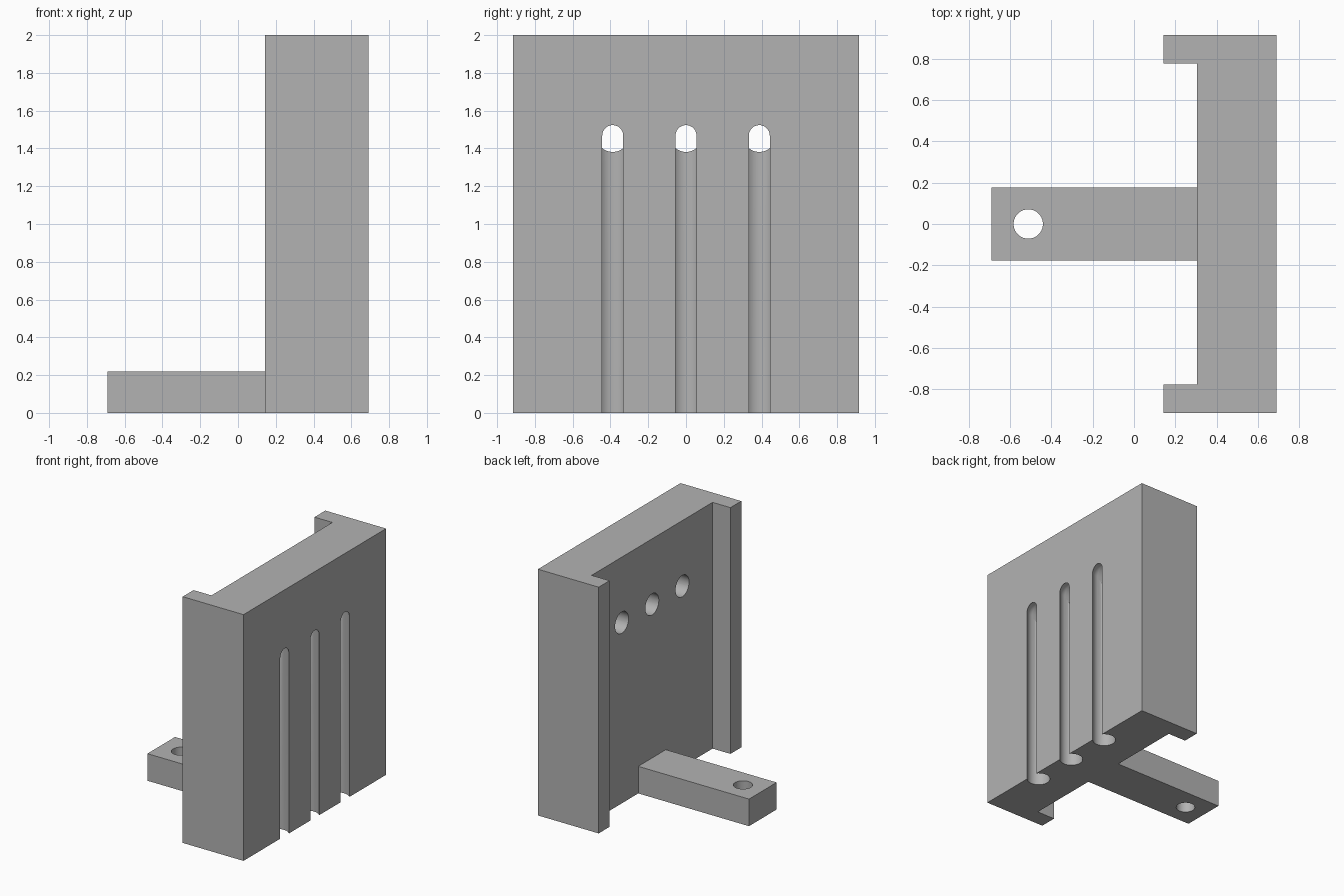
import bpy, bmesh, math
from mathutils import Matrix

if "Cube" in bpy.data.objects:
    bpy.data.objects.remove(bpy.data.objects["Cube"])

H = 2.0                          # overall height
FACE_X, BACK_X, LIP_X = 0.69, 0.305, 0.144
HALF_Y, LIP_Y = 0.915, 0.776
R = 0.087                        # channel radius
CH_X, CH_Z = 0.623, 1.468        # channel axis and its rounded top

grey = bpy.data.materials.new("plain grey")
grey.diffuse_color = (0.45, 0.45, 0.45, 1)
grey.use_nodes = True
grey.node_tree.nodes["Principled BSDF"].inputs["Base Color"].default_value = grey.diffuse_color


def make_object(name, bm):
    bmesh.ops.recalc_face_normals(bm, faces=bm.faces)
    mesh = bpy.data.meshes.new(name)
    bm.to_mesh(mesh)
    bm.free()
    mesh.materials.append(grey)
    ob = bpy.data.objects.new(name, mesh)
    bpy.context.collection.objects.link(ob)
    return ob


def prism(name, outline, height):
    bm = bmesh.new()
    face = bm.faces.new([bm.verts.new((x, y, 0)) for x, y in outline])
    ext = bmesh.ops.extrude_face_region(bm, geom=[face])
    bmesh.ops.translate(bm, vec=(0, 0, height),
                        verts=[v for v in ext["geom"] if isinstance(v, bmesh.types.BMVert)])
    return make_object(name, bm)


def cylinder(name, radius, length, matrix):
    bm = bmesh.new()
    bmesh.ops.create_cone(bm, cap_ends=True, segments=64, radius1=radius,
                          radius2=radius, depth=length, matrix=matrix)
    return make_object(name, bm)


def round_topped_rod(name, y):
    # vertical rod with a hemispherical top, revolved from a profile
    bm = bmesh.new()
    pts = [(0, -0.1), (R, -0.1)]
    for i in range(17):
        a = math.pi / 2 * i / 16
        pts.append((R * math.cos(a) if i < 16 else 0, CH_Z + R * math.sin(a)))
    vs = [bm.verts.new((CH_X + r, y, z)) for r, z in pts]
    edges = [bm.edges.new(p) for p in zip(vs, vs[1:])]
    bmesh.ops.spin(bm, geom=vs + edges, cent=(CH_X, y, 0), axis=(0, 0, 1),
                   angle=math.tau, steps=64)
    bmesh.ops.remove_doubles(bm, verts=bm.verts, dist=1e-5)
    return make_object(name, bm)


def cut(target, cutters):
    bpy.context.view_layer.objects.active = target
    for c in cutters:
        mod = target.modifiers.new("cut", 'BOOLEAN')
        mod.operation, mod.solver, mod.object = 'DIFFERENCE', 'EXACT', c
        bpy.ops.object.modifier_apply(modifier=mod.name)
        bpy.data.objects.remove(c)


# upright plate with a lip along each side
plate = prism("upright_plate", [
    (FACE_X, -HALF_Y), (FACE_X, HALF_Y), (LIP_X, HALF_Y), (LIP_X, LIP_Y),
    (BACK_X, LIP_Y), (BACK_X, -LIP_Y), (LIP_X, -LIP_Y), (LIP_X, -HALF_Y)], H)

# three open channels, each turning into a hole through the back
for y in (-0.388, 0.0, 0.388):
    hole_end, hole_start = 0.2, CH_X - 0.003
    mat = (Matrix.Translation(((hole_start + hole_end) / 2, y, CH_Z))
           @ Matrix.Rotation(math.pi / 2, 4, 'Y'))
    cut(plate, [round_topped_rod("channel_cutter", y),
                cylinder("hole_cutter", R - 0.0005, hole_start - hole_end, mat)])

# mounting arm with a bolt hole
arm = prism("mounting_arm", [(-0.69, -0.177), (BACK_X, -0.177),
                             (BACK_X, 0.177), (-0.69, 0.177)], 0.22)
cut(arm, [cylinder("bolt_cutter", 0.071, 1, Matrix.Translation((-0.512, 0.0, 0)))])

# smooth channel walls, keep edges sharp
for ob in (plate, arm):
    bpy.ops.object.select_all(action='DESELECT')
    ob.select_set(True)
    bpy.context.view_layer.objects.active = ob
    bpy.ops.object.shade_smooth_by_angle(angle=math.radians(30))
